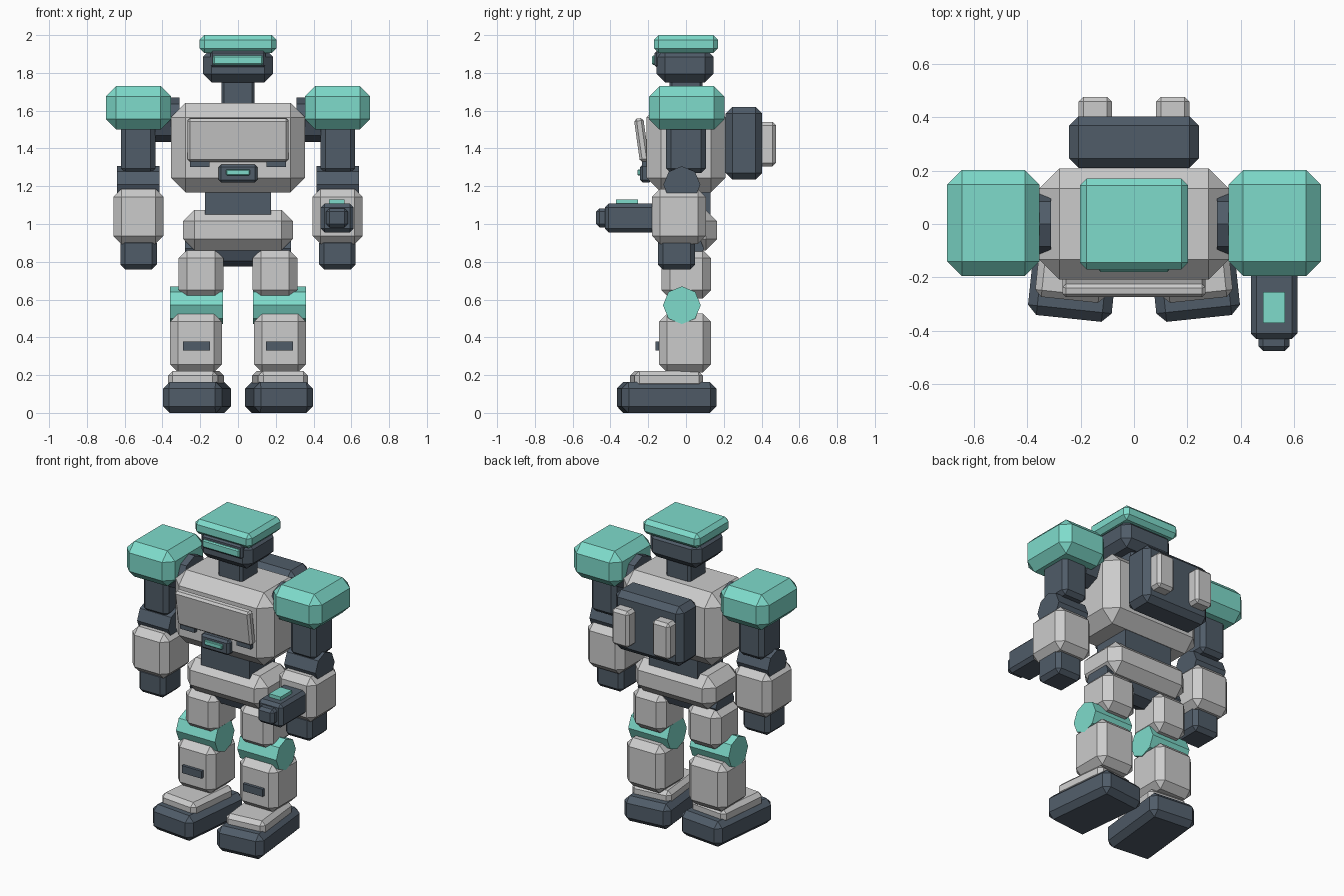
import bpy, bmesh
from math import radians, pi
from mathutils import Matrix, Vector

if "Cube" in bpy.data.objects:
    bpy.data.objects.remove(bpy.data.objects["Cube"])


def paint(name, rgb):
    m = bpy.data.materials.new(name)
    m.diffuse_color = (*rgb, 1)
    m.use_nodes = True
    m.node_tree.nodes["Principled BSDF"].inputs["Base Color"].default_value = m.diffuse_color
    return m


DARK = paint("slate", (0.08, 0.107, 0.14))
TEAL = paint("teal", (0.21, 0.71, 0.6))
GREY = None


def finish(name, bm, mat):
    me = bpy.data.meshes.new(name)
    bm.to_mesh(me)
    bm.free()
    ob = bpy.data.objects.new(name, me)
    bpy.context.collection.objects.link(ob)
    if mat:
        me.materials.append(mat)
    return ob


def box(name, x, y, z, mat=GREY, bevel=0.0, rot=(0, 0, 0)):
    """Chamfered box from (min, max) ranges, turned about its centre."""
    ranges = (x, y, z)
    centre = Vector([(a + b) / 2 for a, b in ranges])
    bm = bmesh.new()
    bmesh.ops.create_cube(bm, size=1)
    bmesh.ops.scale(bm, vec=[b - a for a, b in ranges], verts=bm.verts)
    if bevel:
        bmesh.ops.bevel(bm, geom=bm.edges[:], offset=bevel, segments=1,
                        profile=0.5, affect='EDGES')
    ob = finish(name, bm, mat)
    ob.location = centre
    ob.rotation_euler = [radians(a) for a in rot]
    return ob


def joint(name, x, y, z, r, mat, sides=8):
    """Low-poly cylinder lying along x, with a corner at the top."""
    bm = bmesh.new()
    bmesh.ops.create_cone(bm, cap_ends=True, segments=sides, radius1=r,
                          radius2=r, depth=x[1] - x[0],
                          matrix=Matrix.Rotation(pi / 2, 4, 'Y'))
    ob = finish(name, bm, mat)
    ob.location = ((x[0] + x[1]) / 2, y, z)
    return ob


def wide(w):
    return (-w, w)


# Head
box("helmet_cap", wide(0.203), wide(0.17), (1.905, 2.0), TEAL, 0.025)
box("head", wide(0.185), (-0.155, 0.145), (1.75, 1.93), DARK, 0.045)
box("visor_frame", wide(0.145), (-0.167, -0.12), (1.83, 1.915), DARK, 0.01)
box("visor", wide(0.132), (-0.18, -0.14), (1.842, 1.892), TEAL, 0.007)
box("neck", wide(0.088), wide(0.088), (1.6, 1.79), DARK, 0.015)

# Torso
box("torso", wide(0.354), wide(0.208), (1.168, 1.64), GREY, 0.075)
box("chest_plate", wide(0.268), (-0.26, -0.21), (1.33, 1.56), GREY, 0.013, (8, 0, 0))
box("buckle", wide(0.103), (-0.243, -0.18), (1.22, 1.315), DARK, 0.014)
box("buckle_light", wide(0.063), (-0.258, -0.22), (1.258, 1.288), TEAL, 0.004)
box("waist", wide(0.175), wide(0.13), (1.05, 1.2), DARK)
box("pelvis", wide(0.29), wide(0.165), (0.86, 1.075), GREY, 0.06)
joint("hip_axle", wide(0.28), 0, 0.87, 0.095, DARK)

# Backpack
box("backpack", wide(0.243), (0.21, 0.403), (1.235, 1.62), DARK, 0.035)

# Paired parts
for side, s in (("left", -1), ("right", 1)):
    def span(a, b):
        return (a, b) if s > 0 else (-b, -a)

    box(side + "_pack_pod", span(0.083, 0.208), (0.385, 0.476), (1.305, 1.54), GREY, 0.018)
    box(side + "_chest_vent", span(0.15, 0.253), (-0.232, -0.19), (1.302, 1.345), DARK)

    # Arm
    box(side + "_shoulder_pad", span(0.354, 0.7), (-0.195, 0.203), (1.5, 1.73), TEAL, 0.055)
    joint(side + "_shoulder_joint", span(0.31, 0.44), 0, 1.553, 0.118, DARK)
    box(side + "_upper_arm", span(0.438, 0.62), wide(0.105), (1.27, 1.6), DARK, 0.025)
    joint(side + "_elbow", span(0.415, 0.64), -0.022, 1.208, 0.098, DARK)
    box(side + "_forearm", span(0.394, 0.66), (-0.18, 0.105), (0.895, 1.185), GREY, 0.042)
    box(side + "_hand", span(0.43, 0.622), (-0.148, 0.048), (0.76, 0.925), DARK, 0.025)

    # Leg
    box(side + "_thigh", span(0.078, 0.314), (-0.13, 0.132), (0.605, 0.865), GREY, 0.045)
    joint(side + "_knee", span(0.08, 0.36), -0.022, 0.57, 0.1, TEAL)
    box(side + "_shin", span(0.086, 0.36), (-0.143, 0.132), (0.215, 0.525), GREY, 0.042)
    box(side + "_shin_slot", span(0.148, 0.29), (-0.162, -0.12), (0.33, 0.378), DARK)
    turn = (0, 0, 6 * s)
    box(side + "_foot_top", span(0.09, 0.354), (-0.285, 0.08), (0.13, 0.222), GREY, 0.025, turn)
    box(side + "_foot", span(0.06, 0.375), (-0.355, 0.15), (0.0, 0.163), DARK, 0.035, turn)

# Forearm blaster
box("blaster_body", (0.438, 0.612), (-0.43, -0.1), (0.955, 1.108), DARK, 0.02)
box("blaster_muzzle", (0.466, 0.582), (-0.476, -0.4), (0.982, 1.083), DARK, 0.018)
box("blaster_light", (0.483, 0.565), (-0.37, -0.255), (1.09, 1.13), TEAL)
